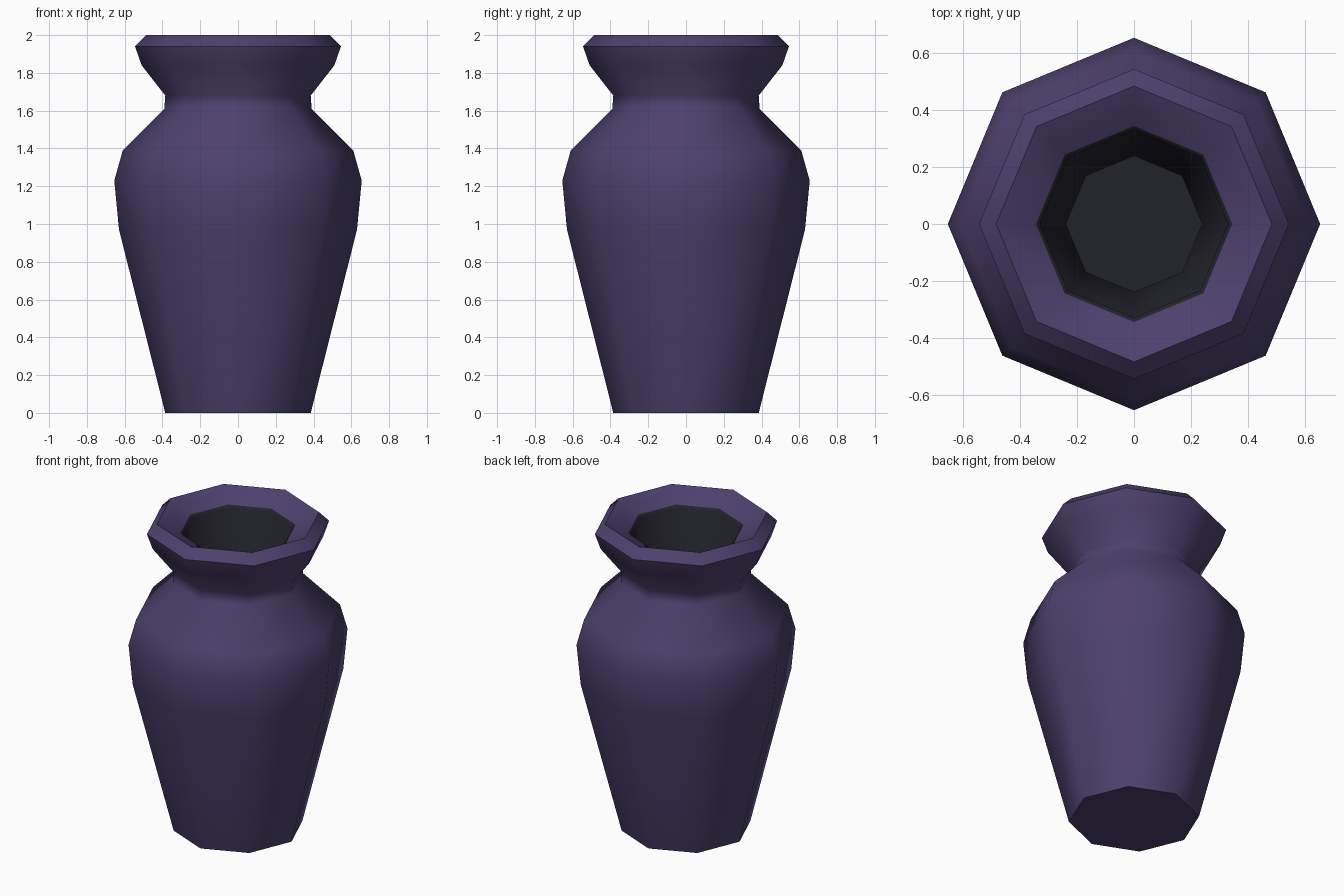
import bpy, bmesh, math

if "Cube" in bpy.data.objects:
    bpy.data.objects.remove(bpy.data.objects["Cube"])

SIDES = 8


def material(name, rgb):
    m = bpy.data.materials.new(name)
    m.diffuse_color = (*rgb, 1.0)
    m.use_nodes = True
    m.node_tree.nodes["Principled BSDF"].inputs["Base Color"].default_value = m.diffuse_color
    return m


purple = material("dark purple glaze", (0.075, 0.052, 0.155))
dark = material("dark interior", (0.016, 0.0165, 0.024))

# Outer wall from the foot up, over the rim, down the sloping mouth
outer = [(0.385, 0.0), (0.63, 0.97), (0.655, 1.23), (0.61, 1.39),
         (0.39, 1.61), (0.385, 1.68), (0.51, 1.84), (0.545, 1.94),
         (0.485, 2.0), (0.345, 1.93)]
# Lip of the opening and the hollow inside down to its floor
inner = [(0.33, 1.915), (0.24, 0.15)]

bm = bmesh.new()
rings = []
for r, z in outer + inner:
    rings.append([bm.verts.new((r * math.cos(math.tau * i / SIDES),
                                r * math.sin(math.tau * i / SIDES), z))
                  for i in range(SIDES)])

# Walls between neighbouring rings, dark from the lip inwards
for k, (a, b) in enumerate(zip(rings, rings[1:])):
    for i in range(SIDES):
        j = (i + 1) % SIDES
        face = bm.faces.new((a[i], a[j], b[j], b[i]))
        face.material_index = 1 if k >= len(outer) - 1 else 0

# Underside and inner floor
bm.faces.new(rings[0][::-1])
bm.faces.new(rings[-1]).material_index = 1

mesh = bpy.data.meshes.new("vase")
bm.to_mesh(mesh)
bm.free()
mesh.materials.append(purple)
mesh.materials.append(dark)

vase = bpy.data.objects.new("vase", mesh)
bpy.context.collection.objects.link(vase)
bpy.context.view_layer.objects.active = vase
vase.select_set(True)
bpy.ops.object.shade_smooth_by_angle(angle=math.radians(50))
